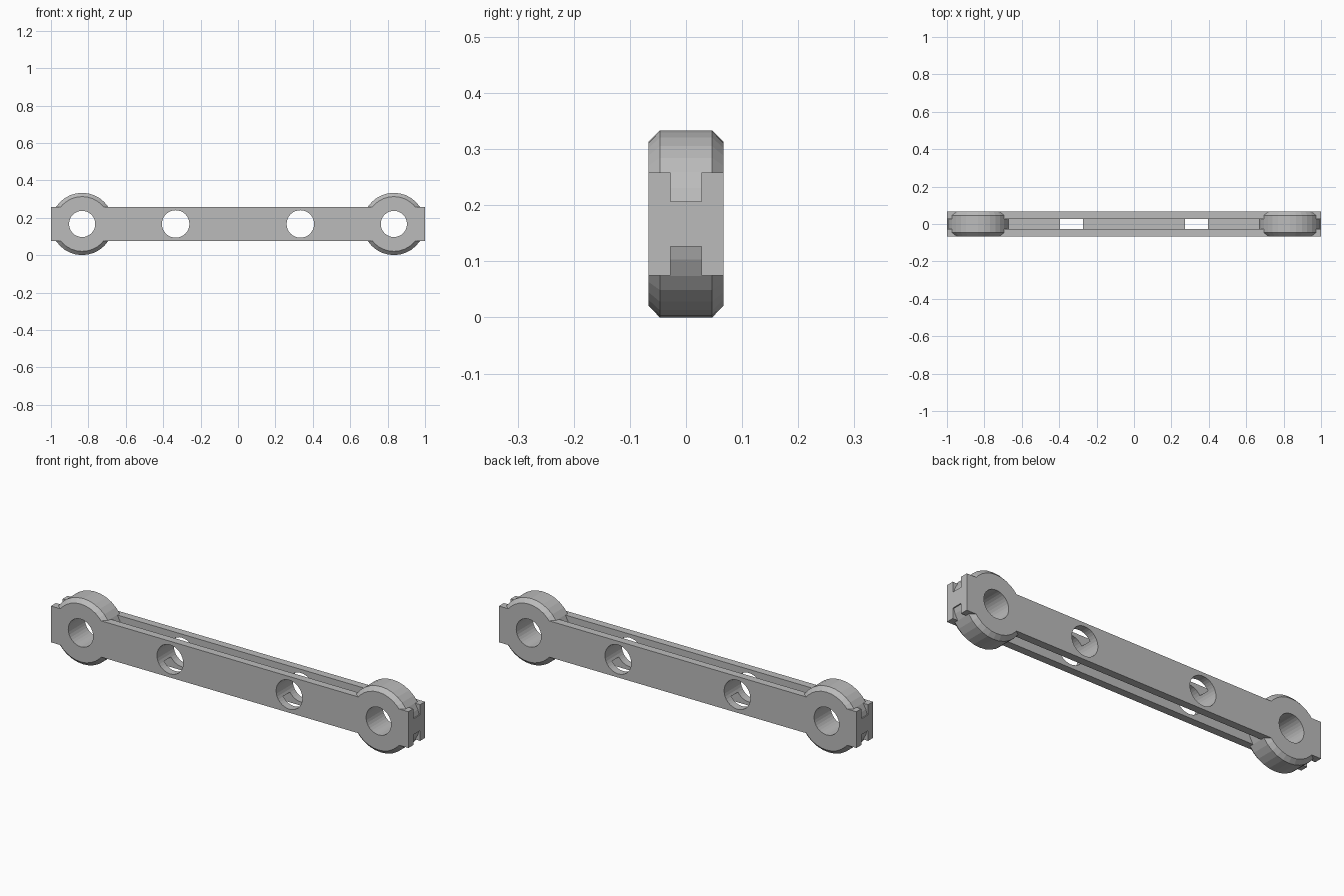
import bpy, bmesh
from math import pi
from mathutils import Matrix, Vector

cube = bpy.data.objects.get("Cube")
if cube:
    bpy.data.objects.remove(cube, do_unlink=True)

MID = 0.1667          # height of the bar axis
HALF_Y = 0.0667       # half the bar thickness
HUB_X, HOLE_X = 0.8333, 0.3333

grey = bpy.data.materials.new("light grey")
grey.use_nodes = True
grey.diffuse_color = (0.5, 0.5, 0.5, 1)
grey.node_tree.nodes["Principled BSDF"].inputs["Base Color"].default_value = (0.5, 0.5, 0.5, 1)


def make_object(name, bm):
    bmesh.ops.recalc_face_normals(bm, faces=bm.faces)
    mesh = bpy.data.meshes.new(name)
    bm.to_mesh(mesh)
    bm.free()
    mesh.materials.append(grey)
    obj = bpy.data.objects.new(name, mesh)
    bpy.context.collection.objects.link(obj)
    return obj


def disc(name, x, radius, depth, chamfer=0):
    """Cylinder along y, with optional chamfered rims."""
    bm = bmesh.new()
    bmesh.ops.create_cone(bm, cap_ends=True, segments=32, radius1=radius, radius2=radius,
                          depth=depth,
                          matrix=Matrix.Translation((x, 0, MID)) @ Matrix.Rotation(pi / 2, 4, "X"))
    if chamfer:
        rims = [e for e in bm.edges if abs(e.verts[0].co.y - e.verts[1].co.y) < 1e-4]
        bmesh.ops.bevel(bm, geom=rims, offset=chamfer, segments=1, affect="EDGES")
    return make_object(name, bm)


def combine(target, tool, operation):
    mod = target.modifiers.new(tool.name, "BOOLEAN")
    mod.operation, mod.solver, mod.object = operation, "EXACT", tool
    bpy.context.view_layer.objects.active = target
    bpy.ops.object.modifier_apply(modifier=mod.name)
    bpy.data.objects.remove(tool, do_unlink=True)


# Bar: grooved cross-section extruded along x
quarter = [(HALF_Y, 0.0917), (0.0275, 0.0917), (0.0275, 0.04)]
top = quarter + [(-y, z) for y, z in reversed(quarter)]
section = top + [(-y, -z) for y, z in top]
bm = bmesh.new()
face = bm.faces.new([bm.verts.new((-1, y, MID + z)) for y, z in section])
end = bmesh.ops.extrude_face_region(bm, geom=[face])["geom"]
bmesh.ops.translate(bm, vec=Vector((2, 0, 0)),
                    verts=[v for v in end if isinstance(v, bmesh.types.BMVert)])
bar = make_object("link_bar", bm)

# Chamfered hubs, then the round holes
for side in (-1, 1):
    combine(bar, disc("hub", side * HUB_X, 0.1665, 2 * HALF_Y, 0.02), "UNION")
for side in (-1, 1):
    combine(bar, disc("hub_bore", side * HUB_X, 0.07, 0.4), "DIFFERENCE")
    combine(bar, disc("bar_hole", side * HOLE_X, 0.0735, 0.4), "DIFFERENCE")
